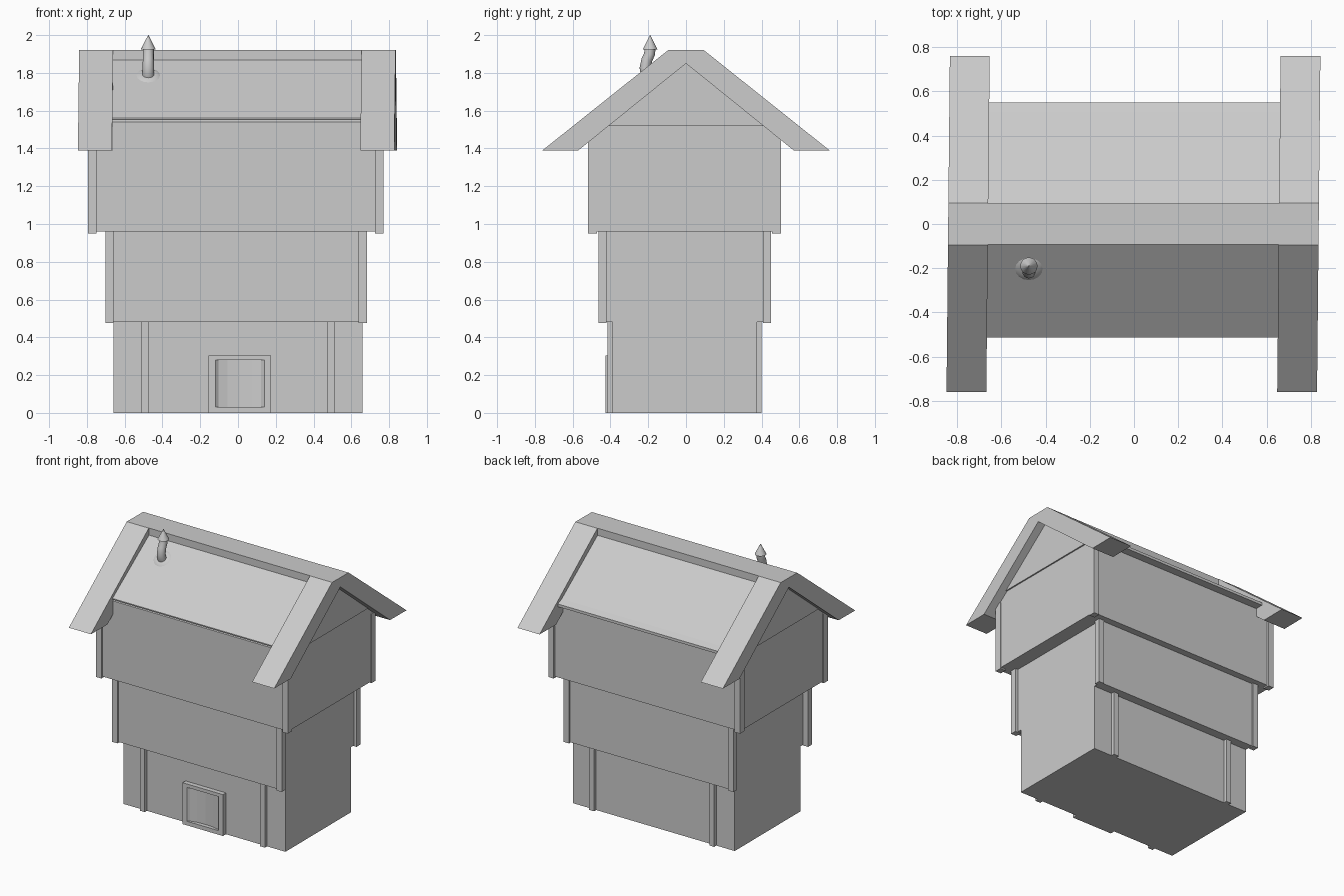
import bpy, bmesh, math
from mathutils import Vector

if "Cube" in bpy.data.objects:
    bpy.data.objects.remove(bpy.data.objects["Cube"])


def finish(name, bm):
    bmesh.ops.recalc_face_normals(bm, faces=bm.faces)
    me = bpy.data.meshes.new(name)
    bm.to_mesh(me)
    bm.free()
    ob = bpy.data.objects.new(name, me)
    bpy.context.collection.objects.link(ob)
    return ob


def prism(name, profile, x0, x1, skew=0.0):
    """Extrude a (y, z) profile along x; skew slides x with depth."""
    bm = bmesh.new()
    a = [bm.verts.new((x0 + skew * y, y, z)) for y, z in profile]
    b = [bm.verts.new((x1 + skew * y, y, z)) for y, z in profile]
    bm.faces.new(a)
    bm.faces.new(b)
    n = len(profile)
    for i in range(n):
        j = (i + 1) % n
        bm.faces.new((a[i], a[j], b[j], b[i]))
    return finish(name, bm)


def box(name, x0, x1, y0, y1, z0, z1):
    return prism(name, [(y0, z0), (y1, z0), (y1, z1), (y0, z1)], x0, x1)


def sweep(name, rings, sides=16):
    """Skin of circles given as (centre, axis, radius)."""
    bm = bmesh.new()
    loops = []
    for c, axis, r in rings:
        q = Vector((0, 0, 1)).rotation_difference(Vector(axis))
        loops.append([bm.verts.new(Vector(c) + q @ Vector(
            (r * math.cos(t), r * math.sin(t), 0)))
            for t in (2 * math.pi * k / sides for k in range(sides))])
    for p, q in zip(loops, loops[1:]):
        for i in range(sides):
            j = (i + 1) % sides
            bm.faces.new((p[i], p[j], q[j], q[i]))
    bm.faces.new(loops[0])
    bm.faces.new(loops[-1])
    ob = finish(name, bm)
    bpy.ops.object.select_all(action='DESELECT')
    bpy.context.view_layer.objects.active = ob
    ob.select_set(True)
    bpy.ops.object.shade_smooth_by_angle(angle=math.radians(40))
    return ob


# Storeys, each overhanging the one below
box("ground_floor", -0.66, 0.66, -0.39, 0.375, 0, 0.5)
box("middle_floor", -0.66, 0.66, -0.45, 0.44, 0.48, 0.98)
prism("upper_floor", [(-0.507, 0.96), (0.49, 0.96), (0.49, 1.54), (0.09, 1.85),
                      (-0.09, 1.85), (-0.507, 1.54)], -0.785, 0.765)

# Ground floor wall strips, front and back
for x in (-0.49, 0.49):
    box("ground_post_front", x - 0.02, x + 0.02, -0.415, -0.38, 0, 0.48)
    box("ground_post_back", x - 0.02, x + 0.02, 0.365, 0.4, 0, 0.48)

# Corner posts on the two upper storeys
for x in (-0.68, 0.66):
    for y in (-0.442, 0.429):
        box("middle_post", x - 0.022, x + 0.022, y - 0.022, y + 0.022, 0.475, 0.97)
for x in (-0.772, 0.748):
    for y in (-0.495, 0.479):
        box("upper_post", x - 0.022, x + 0.022, y - 0.025, y + 0.025, 0.95, 1.46)

# Gable panels
for x0, x1 in ((-0.795, -0.77), (0.75, 0.775)):
    prism("gable_panel", [(-0.41, 1.52), (0.41, 1.52), (0, 1.855)], x0, x1)

# Raised end roofs, ridge and sunken roof panels
S = 0.01
end = [(-0.76, 1.39), (-0.095, 1.92), (0.095, 1.92), (0.76, 1.39),
       (0.57, 1.39), (0, 1.85), (-0.57, 1.39)]
prism("roof_end_left", end, -0.84, -0.66, S)
prism("roof_end_right", end, 0.655, 0.835, S)
prism("roof_ridge", [(-0.093, 1.82), (0.093, 1.82), (0.093, 1.92), (-0.093, 1.92)],
      -0.66, 0.655, S)
prism("roof_panel_front", [(-0.09, 1.87), (-0.512, 1.56), (-0.512, 1.552), (-0.09, 1.80)],
      -0.66, 0.655, S)
prism("roof_panel_back", [(0.09, 1.87), (0.505, 1.555), (0.55, 1.535), (0.55, 1.515),
                          (0.48, 1.515), (0.09, 1.80)], -0.66, 0.655, S)

# Doorway: frame bars around a shallow curved recess
box("door_frame_left", -0.155, -0.12, -0.425, -0.38, 0, 0.305)
box("door_frame_right", 0.14, 0.175, -0.425, -0.38, 0, 0.305)
box("door_frame_top", -0.12, 0.14, -0.425, -0.38, 0.28, 0.305)
box("door_frame_sill", -0.12, 0.14, -0.425, -0.38, 0, 0.03)
bm = bmesh.new()
cols = []
for k in range(7):
    t = math.pi * k / 6
    x, y = 0.01 - 0.13 * math.cos(t), -0.425 + 0.03 * math.sin(t)
    cols.append([bm.verts.new((x, y, z)) for z in (0.03, 0.28)])
for p, q in zip(cols, cols[1:]):
    bm.faces.new((p[0], q[0], q[1], p[1]))
finish("door_panel", bm)

# Crooked chimney with a flared collar and pointed cap
cx = -0.475
n = Vector((0, -0.592, 0.806))
base = Vector((cx, -0.195, 1.775))
sweep("chimney_collar", [(base, n, 0.066), (base + n * 0.012, n, 0.066),
                         (base + n * 0.022, n, 0.05), (base + n * 0.022, n, 0.03)])
sweep("chimney_pipe", [(base, n, 0.036), (base + n * 0.03, n, 0.03),
                       ((cx, -0.216, 1.83), (0, -0.1, 1), 0.03),
                       ((cx, -0.207, 1.87), (0, 0.3, 1), 0.029),
                       ((cx, -0.193, 1.90), (0, 0.2, 1), 0.029),
                       ((cx, -0.19, 1.935), (0, 0, 1), 0.029)])
sweep("chimney_cap", [((cx, -0.19, 1.925), (0, 0, 1), 0.039),
                      ((cx, -0.19, 2.0), (0, 0, 1), 0.001)])
